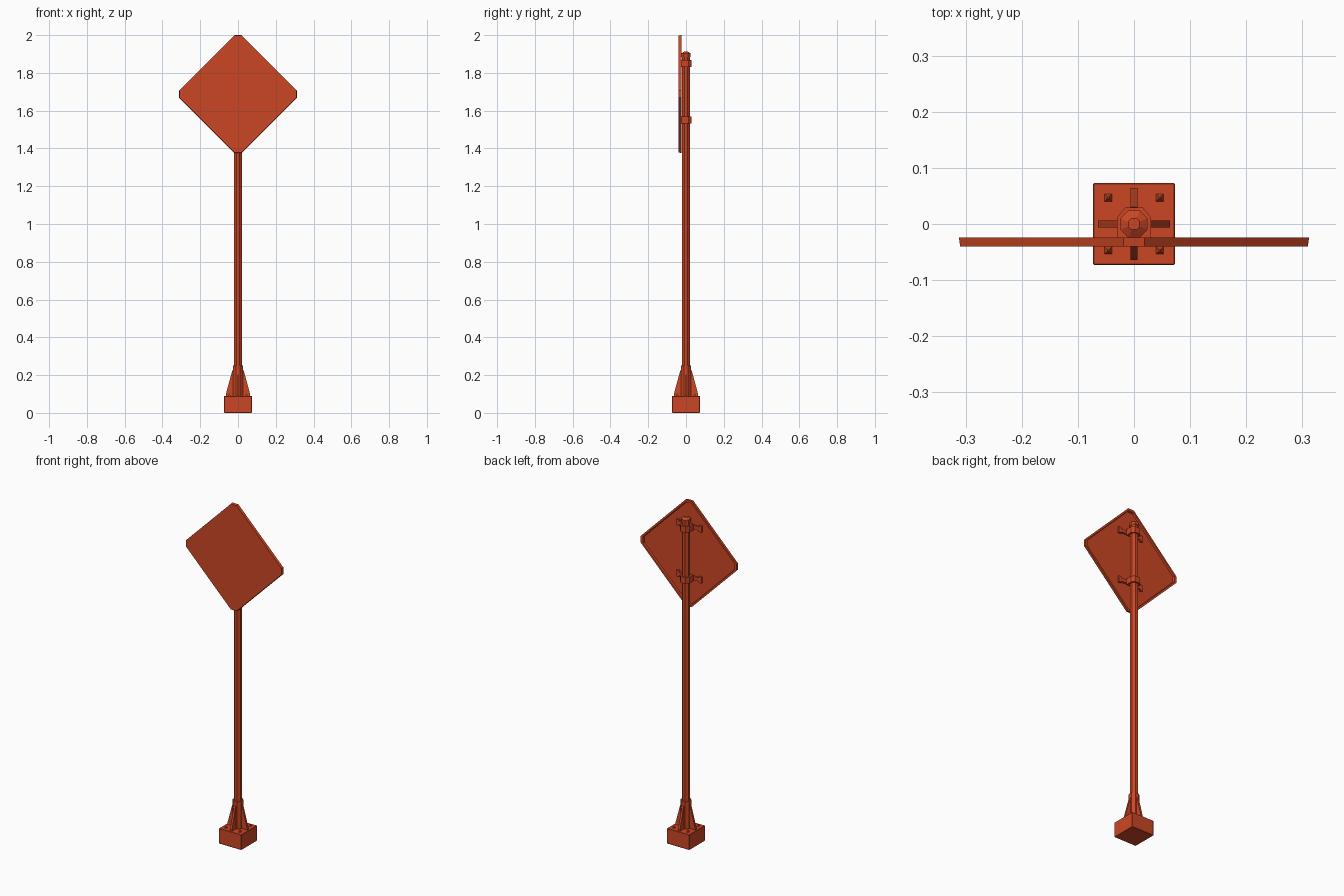
import bpy, bmesh, math
from mathutils import Vector, Matrix

cube = bpy.data.objects.get("Cube")
if cube:
    bpy.data.objects.remove(cube, do_unlink=True)

# Single paint colour
COLOUR = (0.60, 0.062, 0.018, 1)
paint = bpy.data.materials.new("orange red")
paint.use_nodes = True
paint.diffuse_color = COLOUR
paint.node_tree.nodes["Principled BSDF"].inputs["Base Color"].default_value = COLOUR


def finish(name, bm):
    bmesh.ops.recalc_face_normals(bm, faces=bm.faces)
    mesh = bpy.data.meshes.new(name)
    bm.to_mesh(mesh)
    bm.free()
    mesh.materials.append(paint)
    ob = bpy.data.objects.new(name, mesh)
    bpy.context.collection.objects.link(ob)
    return ob


def box(name, centre, size):
    bm = bmesh.new()
    bmesh.ops.create_cube(bm, size=1)
    bmesh.ops.scale(bm, vec=size, verts=bm.verts)
    bmesh.ops.translate(bm, vec=centre, verts=bm.verts)
    return finish(name, bm)


def tube(name, r1, r2, z1, z2, sides=8, x=0, y=0):
    bm = bmesh.new()
    bmesh.ops.create_cone(bm, cap_ends=True, segments=sides, radius1=r1, radius2=r2,
                          depth=z2 - z1, matrix=Matrix.Rotation(math.pi / sides, 4, "Z"))
    bmesh.ops.translate(bm, vec=(x, y, (z1 + z2) / 2), verts=bm.verts)
    return finish(name, bm)


def prism(name, points, offset):
    """Extrude a flat outline along an offset vector."""
    bm = bmesh.new()
    face = bm.faces.new([bm.verts.new(p) for p in points])
    out = bmesh.ops.extrude_face_region(bm, geom=[face])
    verts = [v for v in out["geom"] if isinstance(v, bmesh.types.BMVert)]
    bmesh.ops.translate(bm, vec=offset, verts=verts)
    if not any(len(e.link_faces) < 2 for e in bm.edges):
        return finish(name, bm)
    bmesh.ops.holes_fill(bm, edges=bm.edges)
    return finish(name, bm)


# Footing block and anchor bolts
block = box("footing_block", (0, 0, 0.045), (0.146, 0.146, 0.09))
bevel = block.modifiers.new("edge", "BEVEL")
bevel.width, bevel.segments = 0.002, 1
for sx in (-1, 1):
    for sy in (-1, 1):
        tube("anchor_bolt", 0.01, 0.002, 0.089, 0.102, 4, sx * 0.046, sy * 0.047)

# Sleeve with four gussets
tube("pole_sleeve", 0.03, 0.03, 0.089, 0.25)
T = 0.006
for i in range(4):
    gusset = prism("sleeve_gusset",
                   [(0.02, -T, 0.089), (0.064, -T, 0.089), (0.064, -T, 0.1),
                    (0.03, -T, 0.225), (0.02, -T, 0.225)], (0, 2 * T, 0))
    gusset.rotation_euler.z = i * math.pi / 2

# Pole and its cap
tube("pole", 0.023, 0.023, 0.09, 1.9)
tube("pole_cap_rim", 0.026, 0.026, 1.885, 1.903)
tube("pole_cap_top", 0.026, 0.011, 1.903, 1.913)

# Diamond panel: folded tray with clipped corners
HALF, CLIP, MID, FRONT, BACK = 0.312, 0.019, 1.688, -0.04, -0.024
corners = [(-CLIP, HALF), (CLIP, HALF), (HALF, CLIP), (HALF, -CLIP),
           (CLIP, -HALF), (-CLIP, -HALF), (-HALF, -CLIP), (-HALF, CLIP)]
# (scale, y) of each ring, from the front face round the rim into the recess
rings = [(0.993, FRONT), (1.0, BACK), (0.955, BACK), (0.945, -0.035)]
bm = bmesh.new()
loops = [[bm.verts.new((x * s, y, MID + z * s)) for x, z in corners] for s, y in rings]
for a, b in zip(loops, loops[1:]):
    for i in range(8):
        j = (i + 1) % 8
        bm.faces.new((a[i], a[j], b[j], b[i]))
bm.faces.new(loops[0])
bm.faces.new(loops[-1])
finish("sign_panel", bm)

# Clamps around the pole with mounting arms on the panel
collar = [(-0.03, -0.026), (-0.03, 0.012), (-0.016, 0.029),
          (0.016, 0.029), (0.03, 0.012), (0.03, -0.026)]
for z in (1.55, 1.85):
    prism("pole_clamp", [(x, y, z - 0.018) for x, y in collar], (0, 0, 0.036))
    box("clamp_arm", (0, -0.03, z), (0.15, 0.011, 0.02))
    for side in (-1, 1):
        box("arm_foot", (side * 0.073, -0.03, z), (0.018, 0.011, 0.036))
